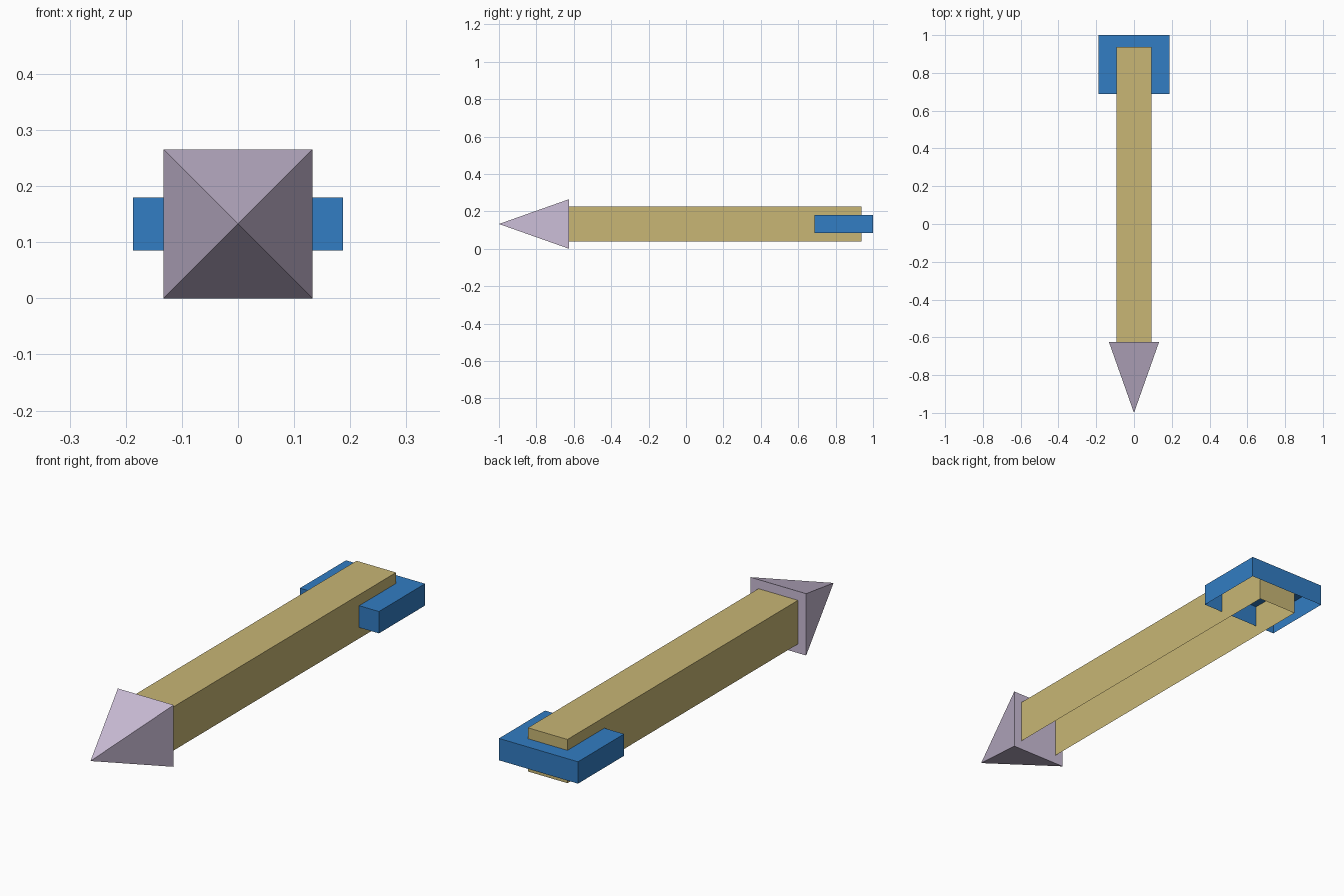
import bpy, bmesh
from math import radians
from mathutils import Matrix, Vector

cube = bpy.data.objects.get("Cube")
if cube:
    bpy.data.objects.remove(cube, do_unlink=True)

UNIT = 0.09375              # half the shaft width
HEAD_RADIUS = 2 * UNIT      # corner radius of the four-sided tip
AXIS_Z = HEAD_RADIUS * 0.5 ** 0.5
HEAD_BASE_Y = -0.625


def material(name, color):
    mat = bpy.data.materials.new(name)
    mat.use_nodes = True
    mat.diffuse_color = (*color, 1)
    mat.node_tree.nodes["Principled BSDF"].inputs["Base Color"].default_value = (*color, 1)
    return mat


def finish(name, bm, mat):
    mesh = bpy.data.meshes.new(name)
    bm.to_mesh(mesh)
    bm.free()
    mesh.materials.append(mat)
    obj = bpy.data.objects.new(name, mesh)
    bpy.context.collection.objects.link(obj)


def open_box(name, half_x, half_z, y0, y1, mat, open_sides):
    """Box centred on the arrow axis, without the faces pointing along open_sides."""
    bm = bmesh.new()
    bmesh.ops.create_cube(bm, size=2)
    bm.normal_update()
    gone = [f for f in bm.faces if any(f.normal.dot(Vector(d)) > 0.9 for d in open_sides)]
    bmesh.ops.delete(bm, geom=gone, context="FACES")
    bmesh.ops.scale(bm, vec=(half_x, (y1 - y0) / 2, half_z), verts=bm.verts)
    bmesh.ops.translate(bm, vec=(0, (y0 + y1) / 2, AXIS_Z), verts=bm.verts)
    finish(name, bm, mat)


wood = material("tan wood", (0.578, 0.468, 0.178))
blue = material("blue feather", (0.032, 0.205, 0.546))
metal = material("pale lilac metal", (0.597, 0.509, 0.680))

DOWN, FRONT = (0, 0, -1), (0, -1, 0)

# Shaft: hollow underneath, closed at the front by the arrow head
open_box("shaft", UNIT, UNIT, HEAD_BASE_Y, 0.9375, wood, [DOWN, FRONT])

# Fletching: flat wide box around the tail, hollow underneath
open_box("fletching", 2 * UNIT, UNIT / 2, 0.6875, 1, blue, [DOWN])

# Arrow head: four-sided pyramid pointing forward
bm = bmesh.new()
length = HEAD_BASE_Y + 1
bmesh.ops.create_cone(bm, cap_ends=True, segments=4, radius1=HEAD_RADIUS, radius2=0, depth=length)
bmesh.ops.remove_doubles(bm, verts=bm.verts, dist=1e-5)
place = (Matrix.Translation((0, HEAD_BASE_Y - length / 2, AXIS_Z))
         @ Matrix.Rotation(radians(90), 4, "X") @ Matrix.Rotation(radians(45), 4, "Z"))
bmesh.ops.transform(bm, matrix=place, verts=bm.verts)
finish("arrow_head", bm, metal)
